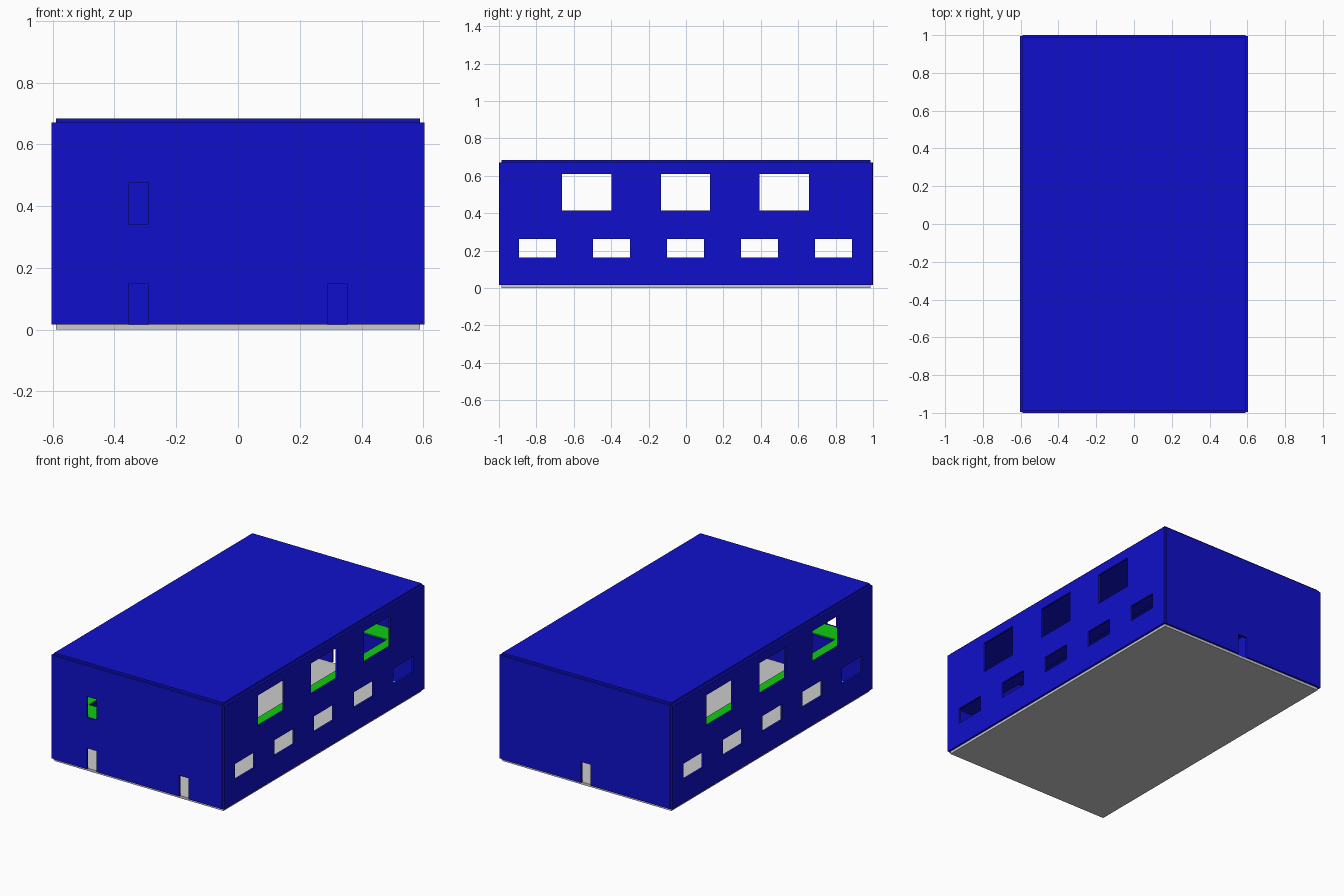
import bpy, bmesh
from mathutils import Matrix, Vector

if "Cube" in bpy.data.objects:
    bpy.data.objects.remove(bpy.data.objects["Cube"])


def material(name, color):
    m = bpy.data.materials.new(name)
    m.diffuse_color = color
    m.use_nodes = True
    m.node_tree.nodes["Principled BSDF"].inputs["Base Color"].default_value = m.diffuse_color
    return m


BLUE = material("blue_paint", (0.005, 0.005, 0.6, 1))
GREEN = material("green_floor", (0.005, 0.6, 0.005, 1))


def boxes(name, extents, mat=None):
    """One object made of boxes, each given as (x0, x1, y0, y1, z0, z1)."""
    bm = bmesh.new()
    for x0, x1, y0, y1, z0, z1 in extents:
        centre = Vector((x0 + x1, y0 + y1, z0 + z1)) / 2
        size = (x1 - x0, y1 - y0, z1 - z0)
        bmesh.ops.create_cube(bm, size=1, matrix=Matrix.Translation(centre) @ Matrix.Diagonal((*size, 1)))
    me = bpy.data.meshes.new(name)
    bm.to_mesh(me)
    bm.free()
    ob = bpy.data.objects.new(name, me)
    bpy.context.collection.objects.link(ob)
    if mat:
        me.materials.append(mat)
    return ob


def cut(ob, cutter):
    mod = ob.modifiers.new("openings", 'BOOLEAN')
    mod.operation, mod.solver, mod.object = 'DIFFERENCE', 'EXACT', cutter
    cutter.hide_render = True
    cutter.hide_set(True)


IX, IY = 0.59, 0.987      # inside faces of the walls
OX, OY = 0.603, 1.0       # outside faces of the walls
Z0, Z1 = 0.016, 0.67      # wall foot and top
ZF = 0.342                # upper floor level

# ground slab and roof
boxes("ground_slab", [(-IX, IX, -IY, IY, 0, Z0)])
boxes("roof", [(-IX, IX, -IY, IY, Z1, 0.683)], BLUE)

# side walls with two rows of windows
windows = [(-1, 1, y - 0.132, y + 0.132, 0.413, 0.608) for y in (-0.531, -0.003, 0.525)]
windows += [(-1, 1, y - 0.099, y + 0.099, 0.163, 0.263) for y in (-0.793, -0.399, -0.003, 0.394, 0.788)]
window_cutter = boxes("window_cutter", windows)
for name, s in (("left_wall", -1), ("right_wall", 1)):
    x0, x1 = sorted((s * IX, s * OX))
    cut(boxes(name, [(x0, x1, -OY + 0.004, OY - 0.004, Z0, Z1)], BLUE), window_cutter)

# end walls with doorways
def doors(name, places):
    return boxes(name, [(x - 0.033, x + 0.033, -2, 2, z, z + 0.132) for x, z in places])

front = boxes("front_wall", [(-IX, IX, -OY, -IY, Z0, Z1)], BLUE)
cut(front, doors("front_door_cutter", [(-0.322, Z0), (0.322, Z0), (-0.322, ZF)]))
back = boxes("back_wall", [(-IX, IX, IY, OY, Z0, Z1)], BLUE)
cut(back, doors("back_door_cutter", [(0, Z0)]))

# upper gallery running round an open hall, green on top of a blue deck
well = boxes("hall_cutter", [(-0.445, 0.445, -0.85, 0.85, 0.2, 0.5)])
cut(boxes("gallery_deck", [(-IX, IX, -IY, IY, ZF - 0.016, ZF - 0.004)], BLUE), well)
cut(boxes("gallery_floor", [(-IX, IX, -IY, IY, ZF - 0.004, ZF)], GREEN), well)
